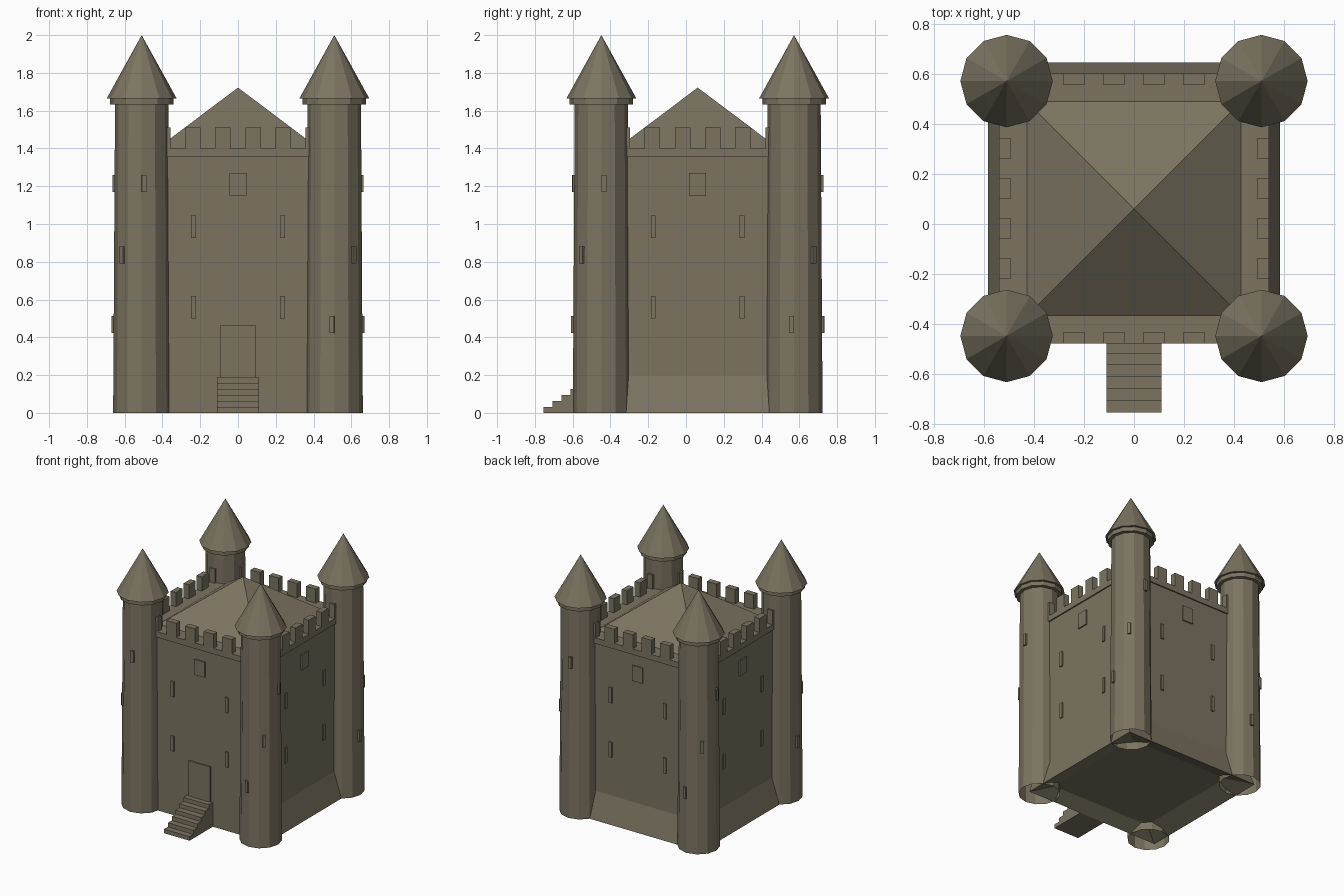
import bpy, bmesh
from math import radians, cos, sin, pi
from mathutils import Matrix, Vector

cube = bpy.data.objects.get("Cube")
if cube:
    bpy.data.objects.remove(cube, do_unlink=True)

CY = 0.062     # centre of the keep in y
TOWER = 0.51   # tower offset from the centre
WALL = 0.53    # half width of the walls
TOP = 1.40     # walkway level

stone = bpy.data.materials.new("stone")
stone.use_nodes = True
stone.diffuse_color = (0.2, 0.175, 0.12, 1)
stone.node_tree.nodes["Principled BSDF"].inputs["Base Color"].default_value = (0.2, 0.175, 0.12, 1)
stone.node_tree.nodes["Principled BSDF"].inputs["Roughness"].default_value = 0.9


def finish(bm, name):
    bmesh.ops.recalc_face_normals(bm, faces=bm.faces)
    mesh = bpy.data.meshes.new(name)
    bm.to_mesh(mesh)
    bm.free()
    mesh.materials.append(stone)
    obj = bpy.data.objects.new(name, mesh)
    bpy.context.collection.objects.link(obj)
    return obj


def loft(bm, rings, cap_start=True, cap_end=True):
    """Skin matching rings of points into a tube."""
    loops = [[bm.verts.new(p) for p in ring] for ring in rings]
    n = len(loops[0])
    for a, b in zip(loops, loops[1:]):
        for i in range(n):
            j = (i + 1) % n
            bm.faces.new((a[i], a[j], b[j], b[i]))
    if cap_start:
        bm.faces.new(loops[0][::-1])
    if cap_end:
        bm.faces.new(loops[-1])


def square(half, z, front=None):
    """Square ring about the keep centre, with an optional own front distance."""
    f = half if front is None else front
    return [(-half, CY - f, z), (half, CY - f, z), (half, CY + half, z), (-half, CY + half, z)]


def circle(radius, z, sides=12):
    return [(radius * cos(2 * pi * i / sides), radius * sin(2 * pi * i / sides), z)
            for i in range(sides)]


def box(bm, size, matrix):
    bmesh.ops.create_cube(bm, size=1, matrix=matrix @ Matrix.Diagonal((*size, 1)))


def side_matrix(k):
    """Frame of wall k: local -y points out of the wall (0 = front)."""
    return Matrix.Translation((0, CY, 0)) @ Matrix.Rotation(k * pi / 2, 4, 'Z')


# Keep walls: recessed underside, flared foot on three sides
bm = bmesh.new()
loft(bm, [square(0.435, 0.06), square(0.585, 0, WALL), square(WALL, 0.2),
          square(WALL, 1.36)])
finish(bm, "keep_walls")

# Slightly overhanging band that carries the walkway
bm = bmesh.new()
loft(bm, [square(0.54, 1.355), square(0.54, TOP)])
finish(bm, "parapet_band")

# Hipped roof
bm = bmesh.new()
base = [bm.verts.new(p) for p in square(0.435, TOP - 0.005)]
apex = bm.verts.new((0, CY, 1.722))
bm.faces.new(base[::-1])
for i in range(4):
    bm.faces.new((base[i], base[(i + 1) % 4], apex))
finish(bm, "keep_roof")

# Merlons, six along each wall
bm = bmesh.new()
for k in range(4):
    for i in range(6):
        at = Vector(((i - 2.5) * 0.16, -0.5175, TOP + 0.05))
        box(bm, (0.083, 0.045, 0.12), side_matrix(k) @ Matrix.Translation(at))
finish(bm, "merlons")

# Window and arrow slits on each wall
bm = bmesh.new()
for k in range(4):
    m = side_matrix(k)
    box(bm, (0.09, 0.02, 0.12), m @ Matrix.Translation((0, -WALL, 1.21)))
    for x in (-0.235, 0.235):
        for z in (0.56, 0.985):
            box(bm, (0.025, 0.02, 0.12), m @ Matrix.Translation((x, -WALL, z)))
finish(bm, "wall_windows")

# Door
bm = bmesh.new()
box(bm, (0.185, 0.02, 0.275), side_matrix(0) @ Matrix.Translation((0, -WALL, 0.3275)))
finish(bm, "door")

# Entrance steps as one solid stair
steps, tread, riser = 6, 0.0475, 0.0317
outline = [(CY - WALL, 0)]
for i in range(steps):
    y = -0.755 + i * tread
    outline += [(y, i * riser), (y, (i + 1) * riser)]
outline.append((CY - WALL, steps * riser))
bm = bmesh.new()
loft(bm, [[(x, y, z) for y, z in outline] for x in (-0.11, 0.11)])
finish(bm, "entrance_steps")

# Corner towers: open shaft, collar, conical roof and three slits each
for k, name in enumerate(("front_right", "back_left", "back_right", "front_left")):
    sx = -1 if "right" in name else 1
    sy = -1 if "front" in name else 1
    place = Matrix.Translation((sx * TOWER, CY + sy * TOWER, 0))
    diagonal = {(1, 1): 45, (-1, 1): 135, (-1, -1): 225, (1, -1): 315}[(sx, sy)]

    bm = bmesh.new()
    loft(bm, [circle(0.151, 0), circle(0.141, 1.64)], cap_start=False)
    finish(bm, name + "_tower").matrix_world = place

    bm = bmesh.new()
    loft(bm, [circle(0.168, 1.632), circle(0.168, 1.67)])
    finish(bm, name + "_tower_collar").matrix_world = place

    bm = bmesh.new()
    bmesh.ops.create_cone(bm, cap_ends=True, segments=12, radius1=0.185, radius2=0, depth=0.335,
                          matrix=Matrix.Translation((0, 0, 1.8325)) @ Matrix.Rotation(pi / 2, 4, 'Z'))
    finish(bm, name + "_tower_roof").matrix_world = place

    bm = bmesh.new()
    for turn, z, r in ((50, 1.215, 0.143), (0, 0.835, 0.142), (-50, 0.467, 0.148)):
        m = Matrix.Rotation(radians(diagonal + turn), 4, 'Z') @ Matrix.Translation((r, 0, z))
        box(bm, (0.024, 0.025, 0.09), m)
    finish(bm, name + "_tower_slits").matrix_world = place
